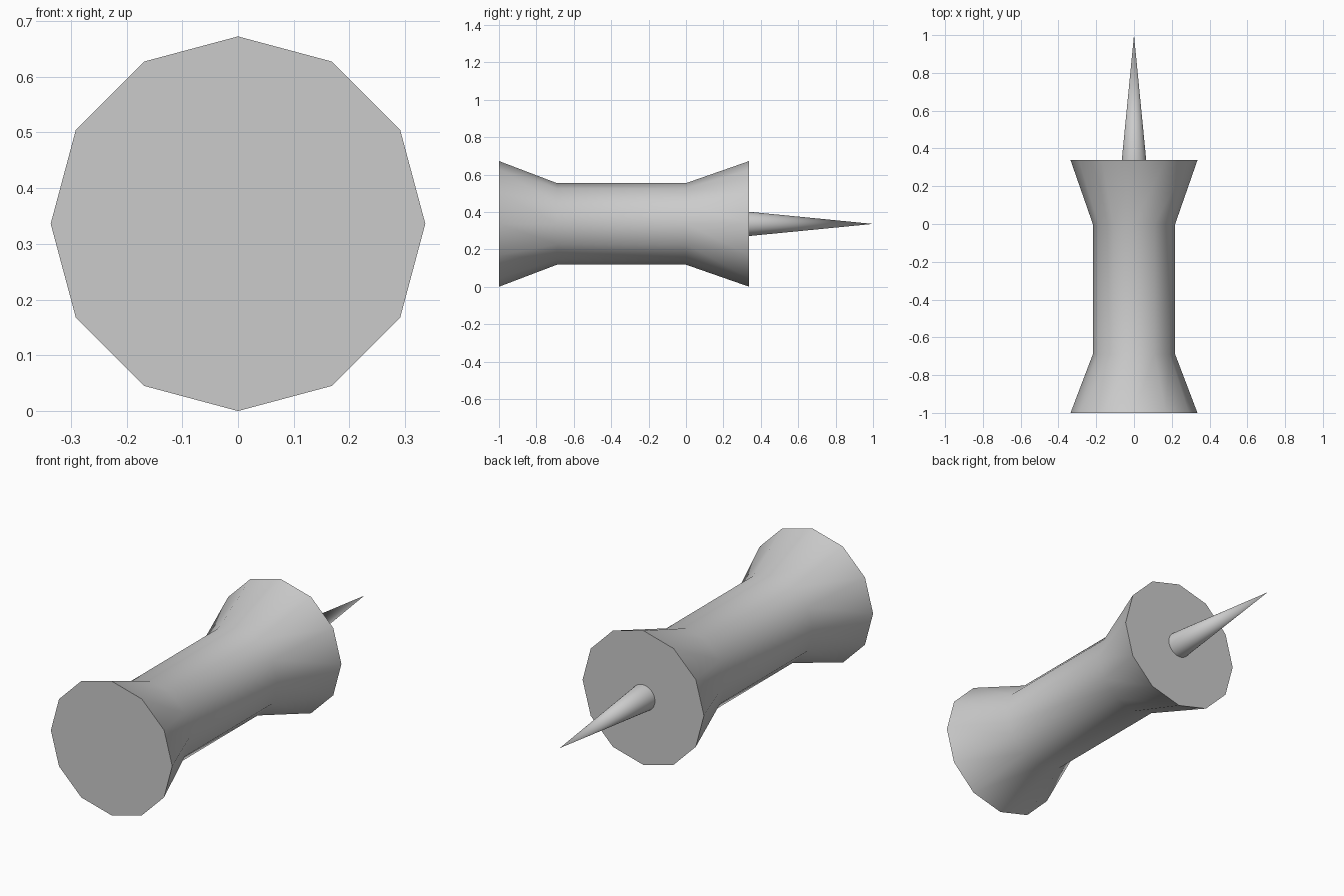
import bpy, bmesh
from math import sin, cos, tau, radians

cube = bpy.data.objects.get("Cube")
if cube:
    bpy.data.objects.remove(cube, do_unlink=True)

AXIS_Z = 0.336

grey = bpy.data.materials.new("light grey")
grey.use_nodes = True
grey.diffuse_color = (0.6, 0.6, 0.6, 1)
grey.node_tree.nodes["Principled BSDF"].inputs["Base Color"].default_value = (0.6, 0.6, 0.6, 1)


def turned_part(name, profile, sides):
    """Revolve (y, radius) points around the long axis; radius 0 makes a tip."""
    bm = bmesh.new()
    rings = []
    for y, r in profile:
        count = sides if r else 1
        rings.append([bm.verts.new((r * sin(tau * i / sides), y, AXIS_Z + r * cos(tau * i / sides)))
                      for i in range(count)])
    for a, b in zip(rings, rings[1:]):
        for i in range(sides):
            j = (i + 1) % sides
            if len(b) == 1:
                bm.faces.new((a[i], a[j], b[0]))
            else:
                bm.faces.new((a[i], a[j], b[j], b[i]))
    for ring in (rings[0], rings[-1]):
        if len(ring) > 1:
            bm.faces.new(ring)
    bmesh.ops.recalc_face_normals(bm, faces=bm.faces)
    mesh = bpy.data.meshes.new(name)
    bm.to_mesh(mesh)
    bm.free()
    mesh.materials.append(grey)
    obj = bpy.data.objects.new(name, mesh)
    bpy.context.collection.objects.link(obj)
    bpy.ops.object.select_all(action="DESELECT")
    obj.select_set(True)
    bpy.context.view_layer.objects.active = obj
    bpy.ops.object.shade_smooth_by_angle(angle=radians(45))
    return obj


# Flared twelve-sided grip
turned_part("grip", [(-1, 0.336), (-0.69, 0.218), (0, 0.218), (0.338, 0.336)], 12)

# Pointed needle, closed where it meets the grip
turned_part("needle", [(0.335, 0.065), (1, 0)], 32)
